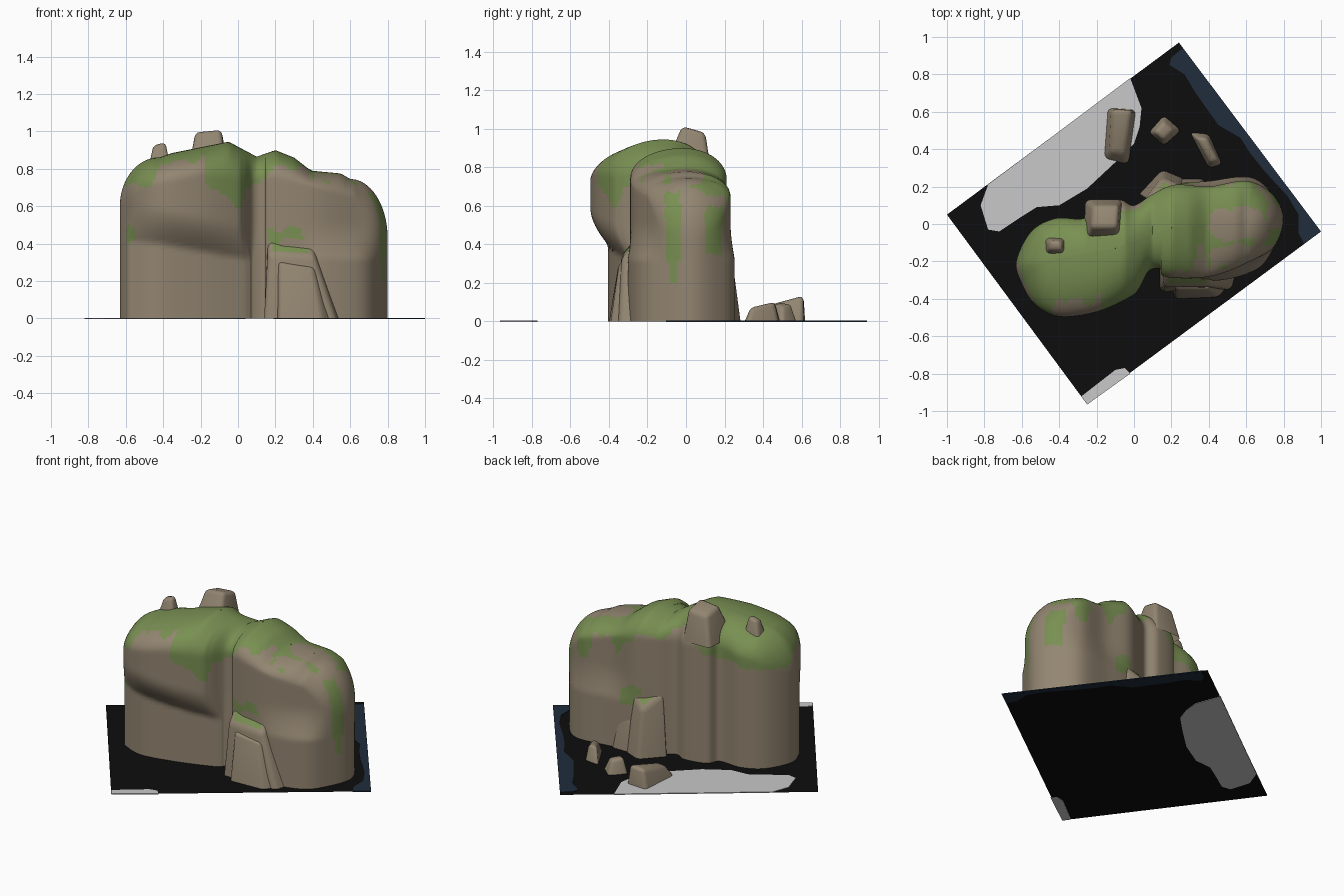
import bpy, bmesh, math
from mathutils import Vector

if "Cube" in bpy.data.objects:
    bpy.data.objects.remove(bpy.data.objects["Cube"])


def mat(name, rgb):
    m = bpy.data.materials.new(name)
    m.diffuse_color = (*rgb, 1)
    m.use_nodes = True
    m.node_tree.nodes["Principled BSDF"].inputs["Base Color"].default_value = m.diffuse_color
    return m


ROCK = mat("brown rock", (0.29, 0.235, 0.165))
MOSS = mat("moss green", (0.19, 0.275, 0.085))
BLACK = mat("black ground", (0.004, 0.004, 0.004))
GREY = mat("light grey ground", (0.58, 0.58, 0.58))
NAVY = mat("dark blue ground", (0.014, 0.026, 0.046))


def add_object(name, bm, mats, smooth=True):
    me = bpy.data.meshes.new(name)
    bm.to_mesh(me)
    bm.free()
    ob = bpy.data.objects.new(name, me)
    bpy.context.collection.objects.link(ob)
    for m in mats:
        me.materials.append(m)
    if smooth:
        bpy.ops.object.select_all(action='DESELECT')
        ob.select_set(True)
        bpy.context.view_layer.objects.active = ob
        bpy.ops.object.shade_smooth_by_angle(angle=math.radians(45))
    return ob


def interp(table, x):
    """Piecewise linear lookup."""
    if x <= table[0][0]:
        return table[0][1]
    for (a, b), (c, d) in zip(table, table[1:]):
        if x <= c:
            return b + (d - b) * (x - a) / (c - a)
    return table[-1][1]


def closed_curve(pts, n):
    """Catmull-Rom points through a closed outline."""
    out, k = [], len(pts)
    p = [Vector(q) for q in pts]
    for i in range(k):
        a, b, c, d = (p[(i + j - 1) % k] for j in range(4))
        for s in range(n):
            t = s / n
            out.append(0.5 * (2 * b + (c - a) * t + (2 * a - 5 * b + 4 * c - d) * t * t
                              + (3 * b - a - 3 * c + d) * t ** 3))
    return out


# --- ground sheet with flat coloured patches
def sheet(name, pts, m, thick=0.0):
    bm = bmesh.new()
    f = bm.faces.new([bm.verts.new((x, y, -thick)) for x, y in pts])
    if thick:
        r = bmesh.ops.extrude_face_region(bm, geom=[f], use_keep_orig=True)
        for v in r["geom"]:
            if isinstance(v, bmesh.types.BMVert):
                v.co.z = thick
        bmesh.ops.recalc_face_normals(bm, faces=bm.faces)
    add_object(name, bm, [m], False)


sheet("ground", [(-1, 0.05), (-0.25, -0.965), (1, -0.04), (0.24, 0.97)], BLACK)
sheet("pale_patch", [(-0.78, 0.21), (-0.82, 0.1), (-0.78, -0.03), (-0.72, -0.04), (-0.6, 0.04),
                     (-0.52, 0.09), (-0.4, 0.1), (-0.25, 0.19), (-0.1, 0.33), (0, 0.43),
                     (0.03, 0.52), (0.04, 0.62), (-0.02, 0.78)], GREY, 0.003)
sheet("pale_corner", [(-0.25, -0.965), (-0.02, -0.8), (-0.05, -0.77), (-0.1, -0.78), (-0.28, -0.92)],
      GREY, 0.003)
sheet("blue_strip", [(0.26, 0.94), (0.2, 0.89), (0.19, 0.85), (0.27, 0.8), (0.33, 0.7), (0.45, 0.53),
                     (0.57, 0.46), (0.62, 0.38), (0.7, 0.28), (0.82, 0.15), (0.88, 0.05),
                     (0.88, -0.05), (0.91, -0.105), (1, -0.04)], NAVY, 0.003)

# --- main rock: wall lofted from foot outline to overhanging outline, then a domed cap
outline = [(-.63, -.2), (-.6, -.32), (-.53, -.43), (-.4, -.495), (-.2, -.47), (-.02, -.39),
           (.03, -.34), (.08, -.25), (.14, -.24), (.16, -.28), (.3, -.29), (.45, -.27),
           (.62, -.2), (.75, -.12), (.8, .03), (.74, .16), (.6, .23), (.4, .2), (.22, .21),
           (.1, .16), (0, .1), (-.08, .13), (-.22, .1), (-.27, .03), (-.42, .03), (-.55, -.04)]
foot = list(outline)
for i, p in {2: (-.56, -.36), 3: (-.42, -.405), 4: (-.2, -.365), 5: (0, -.3), 6: (.06, -.27),
             11: (.47, -.3), 12: (.66, -.24), 16: (.62, .25), 17: (.4, .23)}.items():
    foot[i] = p
shoulder = [(-.63, .6), (-.5, .7), (-.2, .76), (.05, .74), (.2, .75), (.4, .7), (.62, .64), (.8, .43)]
ridge = [(-.6, .74), (-.5, .835), (-.35, .885), (-.05, .945), (.1, .865), (.2, .9), (.3, .86),
         (.39, .79), (.55, .775), (.66, .71), (.8, .5)]
spine = [(-.6, -.22), (-.1, -.13), (.2, -.02), (.7, .02)]
STEP, WALL, CAP = 8, 34, 16

# moss lower limits along front and back
moss_front = [(-.62, .7), (-.5, .7), (-.46, .68), (-.42, .82), (-.18, .86), (-.16, .68), (-.05, .65),
              (.02, .58), (.04, .7), (.14, .74), (.2, .82), (.36, .8), (.4, .75), (.7, .7), (.8, .64)]
moss_back = [(-.6, .64), (-.2, .7), (-.1, .9), (0, .82), (.1, .75), (.2, .78), (.3, .7), (.36, .58),
             (.42, .72), (.52, .7), (.56, .52), (.62, .54), (.66, .68), (.8, .62)]
# bare ellipses on the top (x, y, rx, ry) and mossy drips (x0, x1, y0, y1, z0, z1)
bare = [(.55, 0, .17, .09), (.55, -.17, .16, .06), (.75, .03, .05, .09)]
drips = [(.7, .9, -.11, -.03, .3, .68), (.7, .9, -.08, -.05, .2, .35), (.7, .9, .1, .19, .35, .6),
         (-.59, -.53, -.45, -.2, .43, .5), (.15, .34, -.35, -.2, .42, .48), (.2, .34, .1, .3, .3, .42)]


def is_moss(c):
    x, y, z = c
    wob = 0.012 * math.sin(31 * x + 17 * y) + 0.01 * math.sin(57 * x - 23 * z)
    if any(a < x + wob < b and d < y < e and f < z + wob < g for a, b, d, e, f, g in drips):
        return True
    if any(((x - a) / rx) ** 2 + ((y - b) / ry) ** 2 < 1 + 12 * wob for a, b, rx, ry in bare):
        return False
    table = moss_front if y < interp(spine, x) else moss_back
    return z > interp(table, x) + wob


bm = bmesh.new()
low, high = closed_curve(foot, STEP), closed_curve(outline, STEP)
rows = [[] for _ in range(WALL + CAP + 1)]
for b, m in zip(low, high):
    zs = interp(shoulder, m.x)
    z0 = interp([(-.6, .42), (-.4, .4), (0, .32)], m.x)
    for k in range(WALL + 1):
        z = zs * k / WALL
        t = min(1, max(0, (z - z0) / 0.2))
        p = b.lerp(m, math.sin(t * math.pi / 2))
        rows[k].append(bm.verts.new((p.x, p.y, z)))
    sx = min(.6, max(-.42, m.x))
    s = Vector((sx, interp(spine, sx)))
    for k in range(1, CAP + 1):
        a = k / CAP * math.pi / 2
        p = m.lerp(s, 1 - math.cos(a))
        top = interp(ridge, sx)
        rows[WALL + k].append(bm.verts.new((p.x, p.y, zs + (top - zs) * math.sin(a))))
n = len(low)
for r, q in zip(rows, rows[1:]):
    for i in range(n):
        j = (i + 1) % n
        f = bm.faces.new((r[i], r[j], q[j], q[i]))
        f.material_index = int(is_moss(f.calc_center_median()))
bmesh.ops.remove_doubles(bm, verts=bm.verts, dist=0.0005)
add_object("main_rock", bm, [ROCK, MOSS])


# --- separate boulders: bevelled six-sided blocks
def block(name, base, top, zs, z0=0.0, bevel=0.025, mossy=False):
    """base and top: four corners counter-clockwise; zs: height of each top corner."""
    bm = bmesh.new()
    lo = [bm.verts.new((x, y, z0)) for x, y in base]
    hi = [bm.verts.new((x, y, z)) for (x, y), z in zip(top, zs)]
    for i in range(4):
        j = (i + 1) % 4
        bm.faces.new((lo[i], lo[j], hi[j], hi[i]))
    bm.faces.new(hi).material_index = int(mossy)
    edges = [e for e in bm.edges if not all(v in lo for v in e.verts)]
    bmesh.ops.bevel(bm, geom=edges, offset=bevel, segments=3, profile=0.5, affect='EDGES',
                    clamp_overlap=True)
    bmesh.ops.recalc_face_normals(bm, faces=bm.faces)
    add_object(name, bm, [ROCK, MOSS])


block("front_rock", [(.14, -.36), (.52, -.35), (.56, -.2), (.14, -.2)],
      [(.16, -.335), (.41, -.335), (.4, -.2), (.16, -.2)], [.34, .33, .46, .52], mossy=True)
block("front_toe", [(.22, -.4), (.45, -.39), (.53, -.3), (.2, -.3)],
      [(.22, -.35), (.4, -.35), (.44, -.28), (.2, -.28)], [.3, .28, .25, .32], bevel=0.02)
block("back_rock", [(.3, .15), (.27, .24), (.15, .29), (.02, .15)],
      [(.27, .13), (.24, .21), (.15, .25), (.06, .13)], [.46, .36, .3, .4], mossy=True)
block("back_ledge", [(.4, .15), (.37, .24), (.24, .24), (.2, .15)],
      [(.36, .15), (.34, .22), (.25, .22), (.22, .15)], [.22, .2, .2, .25], bevel=0.015)
block("top_boulder", [(-.27, -.12), (-.06, -.12), (-.06, .13), (-.26, .13)],
      [(-.23, -.02), (-.09, -.02), (-.08, .1), (-.22, .1)], [1.0, 1.015, .98, .97], z0=.78)
block("top_knob", [(-.48, -.17), (-.36, -.17), (-.36, -.07), (-.48, -.07)],
      [(-.455, -.14), (-.385, -.14), (-.39, -.09), (-.45, -.09)], [.92, .94, .94, .93], z0=.8, bevel=.02)
block("loose_rock_large", [(-.16, .35), (-.03, .32), (.01, .61), (-.14, .62)],
      [(-.12, .38), (-.05, .38), (-.01, .61), (-.12, .61)], [.07, .07, .135, .125])
block("loose_rock_small", [(.16, .42), (.25, .5), (.16, .58), (.08, .49)],
      [(.16, .45), (.21, .5), (.16, .55), (.11, .49)], [.09, .08, .09, .1], bevel=.02)
block("loose_rock_long", [(.4, .3), (.47, .32), (.4, .48), (.3, .49)],
      [(.41, .33), (.45, .34), (.39, .46), (.33, .46)], [.07, .07, .1, .1], bevel=.02)
